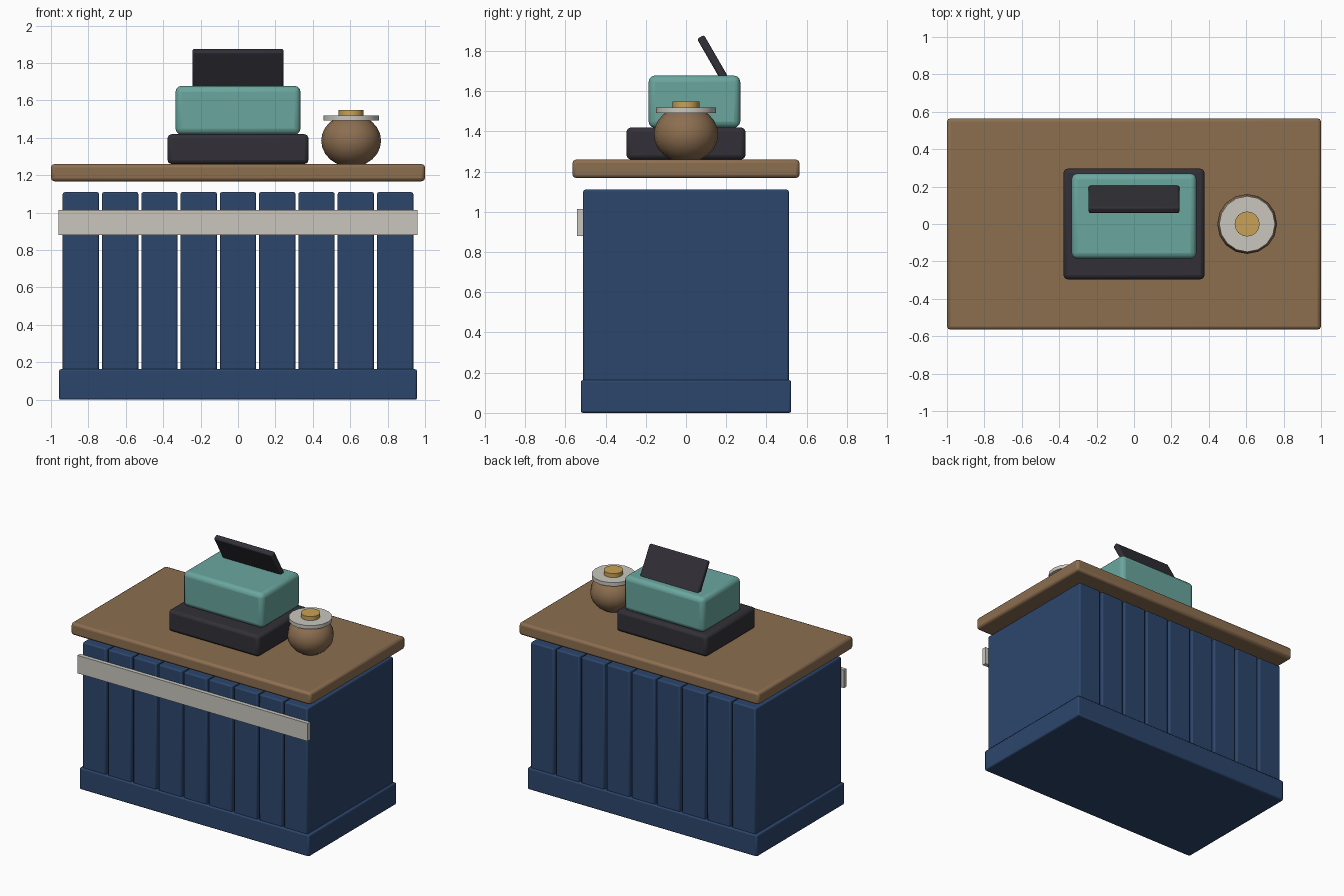
import bpy, math

if "Cube" in bpy.data.objects:
    bpy.data.objects.remove(bpy.data.objects["Cube"])


def lin(c):
    c /= 255
    return c / 12.92 if c <= 0.04045 else ((c + 0.055) / 1.055) ** 2.4


def mat(name, r, g, b):
    m = bpy.data.materials.new(name)
    m.diffuse_color = (lin(r), lin(g), lin(b), 1)
    m.use_nodes = True
    m.node_tree.nodes["Principled BSDF"].inputs["Base Color"].default_value = m.diffuse_color
    return m


navy = mat("navy_paint", 44, 70, 108)
wood = mat("brown_wood", 140, 110, 80)
pale = mat("pale_grey", 200, 198, 190)
dark = mat("charcoal", 50, 48, 55)
teal = mat("teal", 106, 166, 158)
gold = mat("gold", 201, 162, 86)


def finish(ob, name, m):
    ob.name = name
    ob.data.materials.append(m)
    bpy.ops.object.shade_smooth_by_angle(angle=math.radians(35))
    return ob


def box(name, m, x, y, z, bevel=0.0, segs=2):
    """Box from (min, max) ranges with rounded edges."""
    bpy.ops.mesh.primitive_cube_add(size=1, location=[(a + b) / 2 for a, b in (x, y, z)])
    ob = bpy.context.object
    ob.scale = [b - a for a, b in (x, y, z)]
    bpy.ops.object.transform_apply(location=False, rotation=False, scale=True)
    finish(ob, name, m)
    if bevel:
        mod = ob.modifiers.new("rounded_edges", 'BEVEL')
        mod.width, mod.segments = bevel, segs
    return ob


def disc(name, m, r, z0, z1):
    bpy.ops.mesh.primitive_cylinder_add(vertices=16, radius=r, depth=z1 - z0,
                                        location=(JX, 0, (z0 + z1) / 2))
    return finish(bpy.context.object, name, m)


# counter body: plinth and nine full-depth slats
box("plinth", navy, (-0.957, 0.957), (-0.523, 0.523), (0, 0.163), 0.01)
for i in range(9):
    cx = (i - 4) * 0.21
    box(f"slat_{i + 1}", navy, (cx - 0.097, cx + 0.097), (-0.512, 0.512), (0.13, 1.11), 0.01)

# front band and counter top
box("front_band", pale, (-0.96, 0.96), (-0.541, -0.51), (0.88, 1.015))
box("counter_top", wood, (-1, 1), (-0.565, 0.565), (1.168, 1.26), 0.018)

# till: base, body and tilted screen
box("till_base", dark, (-0.377, 0.377), (-0.296, 0.296), (1.26, 1.42), 0.022)
box("till_body", teal, (-0.334, 0.334), (-0.186, 0.27), (1.418, 1.678), 0.032, 3)
screen = box("till_screen", dark, (-0.243, 0.243), (0.112, 0.152), (1.646, 1.886), 0.01)
screen.rotation_euler.x = math.radians(30)

# round jar with lid and knob
JX = 0.605
bpy.ops.mesh.primitive_uv_sphere_add(segments=16, ring_count=12, radius=0.16, location=(JX, 0, 1.385))
jar = bpy.context.object
jar.scale.z = 0.88
finish(jar, "jar", wood)
bpy.ops.object.shade_smooth()
disc("jar_lid", pale, 0.149, 1.492, 1.52)
disc("jar_knob", gold, 0.067, 1.518, 1.55)
